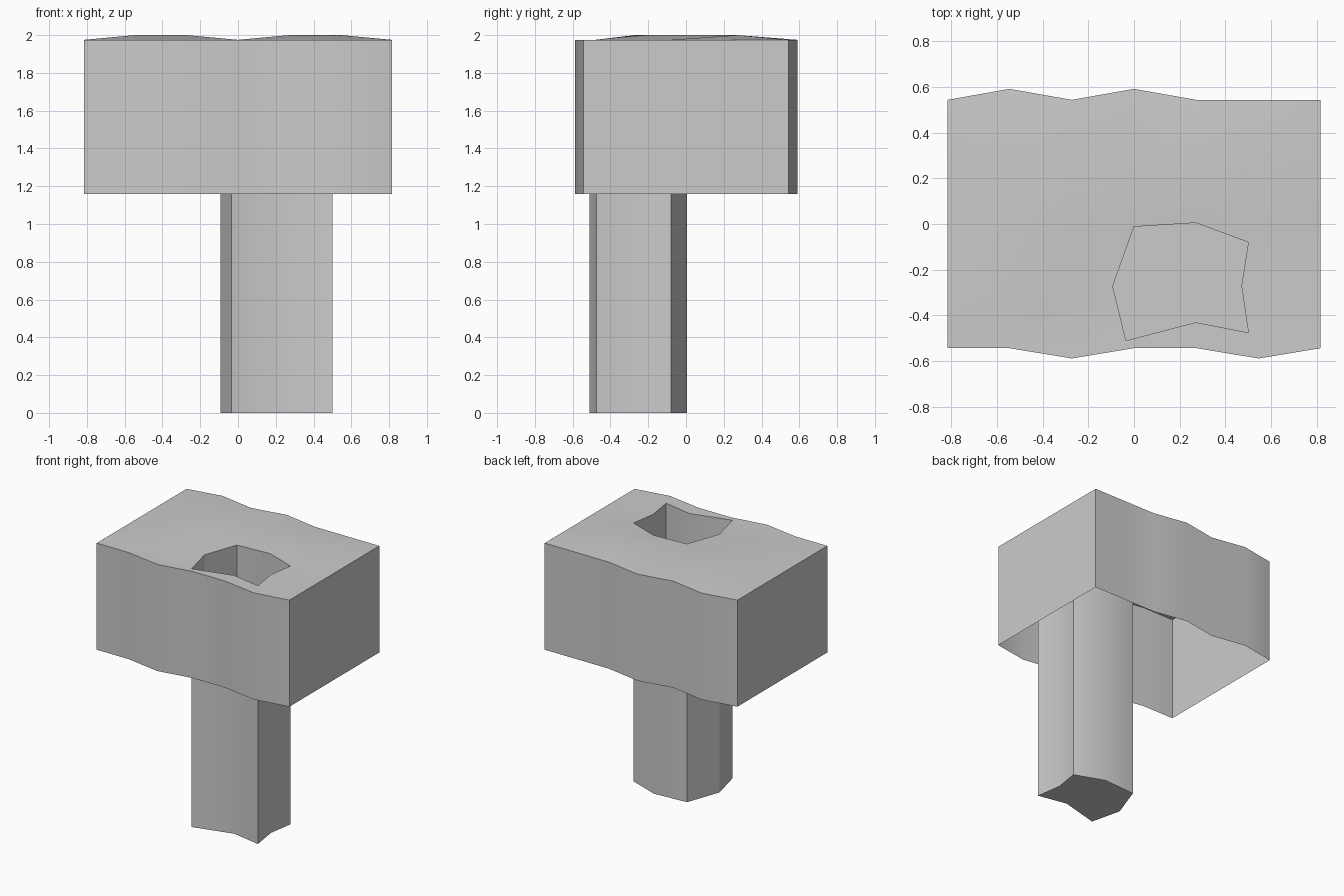
import bpy, bmesh

if "Cube" in bpy.data.objects:
    bpy.data.objects.remove(bpy.data.objects["Cube"])

XS = [-0.815, -0.545, -0.272, 0, 0.272, 0.545, 0.815]
YS = [-0.543, -0.48, -0.272, 0, 0.272, 0.543]
FLOOR, TOP, PEAK, SKIRT = 0.0, 1.975, 2.0, 1.16

# Rim of the shaft: grid points pulled into an irregular eight-sided outline
RIM = {(3, 1): (-0.035, -0.51), (4, 1): (0.27, -0.43), (5, 1): (0.50, -0.475),
       (5, 2): (0.47, -0.27), (5, 3): (0.50, -0.08), (4, 3): (0.27, 0.005),
       (3, 3): (0.0, -0.012), (3, 2): (-0.093, -0.272)}
# Gentle bumps on the ground, and ripples in the front and back edges
BUMPS = [(1, 2), (2, 3), (1, 4), (2, 4), (4, 4), (5, 4)]
RIPPLES = {(2, 0): -0.588, (5, 0): -0.588, (1, 5): 0.591, (3, 5): 0.591}


def finish(bm, name):
    mesh = bpy.data.meshes.new(name)
    bm.to_mesh(mesh)
    bm.free()
    obj = bpy.data.objects.new(name, mesh)
    bpy.context.collection.objects.link(obj)
    bpy.ops.object.select_all(action='DESELECT')
    obj.select_set(True)
    bpy.context.view_layer.objects.active = obj
    bpy.ops.object.shade_smooth_by_angle(angle=0.52)
    return obj


def drop_edges(bm, edges, z):
    """Extrude edges straight down to height z."""
    new = bmesh.ops.extrude_edge_only(bm, edges=edges)["geom"]
    for v in new:
        if isinstance(v, bmesh.types.BMVert):
            v.co.z = z


# Ground block: rippled top with a hole, open underneath
bm = bmesh.new()
grid = {}
for i, x in enumerate(XS):
    for j, y in enumerate(YS):
        if (i, j) == (4, 2):
            continue
        px, py = RIM.get((i, j), (x, RIPPLES.get((i, j), y)))
        grid[i, j] = bm.verts.new((px, py, PEAK if (i, j) in BUMPS else TOP))
for i in range(len(XS) - 1):
    for j in range(len(YS) - 1):
        corners = [(i, j), (i + 1, j), (i + 1, j + 1), (i, j + 1)]
        if (4, 2) not in corners:
            bm.faces.new([grid[c] for c in corners])
rim_verts = {grid[c] for c in RIM}
outer = [e for e in bm.edges if e.is_boundary and not set(e.verts) <= rim_verts]
drop_edges(bm, outer, SKIRT)
bm.normal_update()
finish(bm, "ground_block")

# Shaft: thin-walled well, open at the top and closed at the bottom
bm = bmesh.new()
upper = [bm.verts.new((x, y, TOP)) for x, y in RIM.values()]
lower = [bm.verts.new((x, y, FLOOR)) for x, y in RIM.values()]
n = len(upper)
for k in range(n):
    m = (k + 1) % n
    bm.faces.new((upper[k], upper[m], lower[m], lower[k]))
bm.faces.new(lower)
bm.normal_update()
finish(bm, "shaft")
